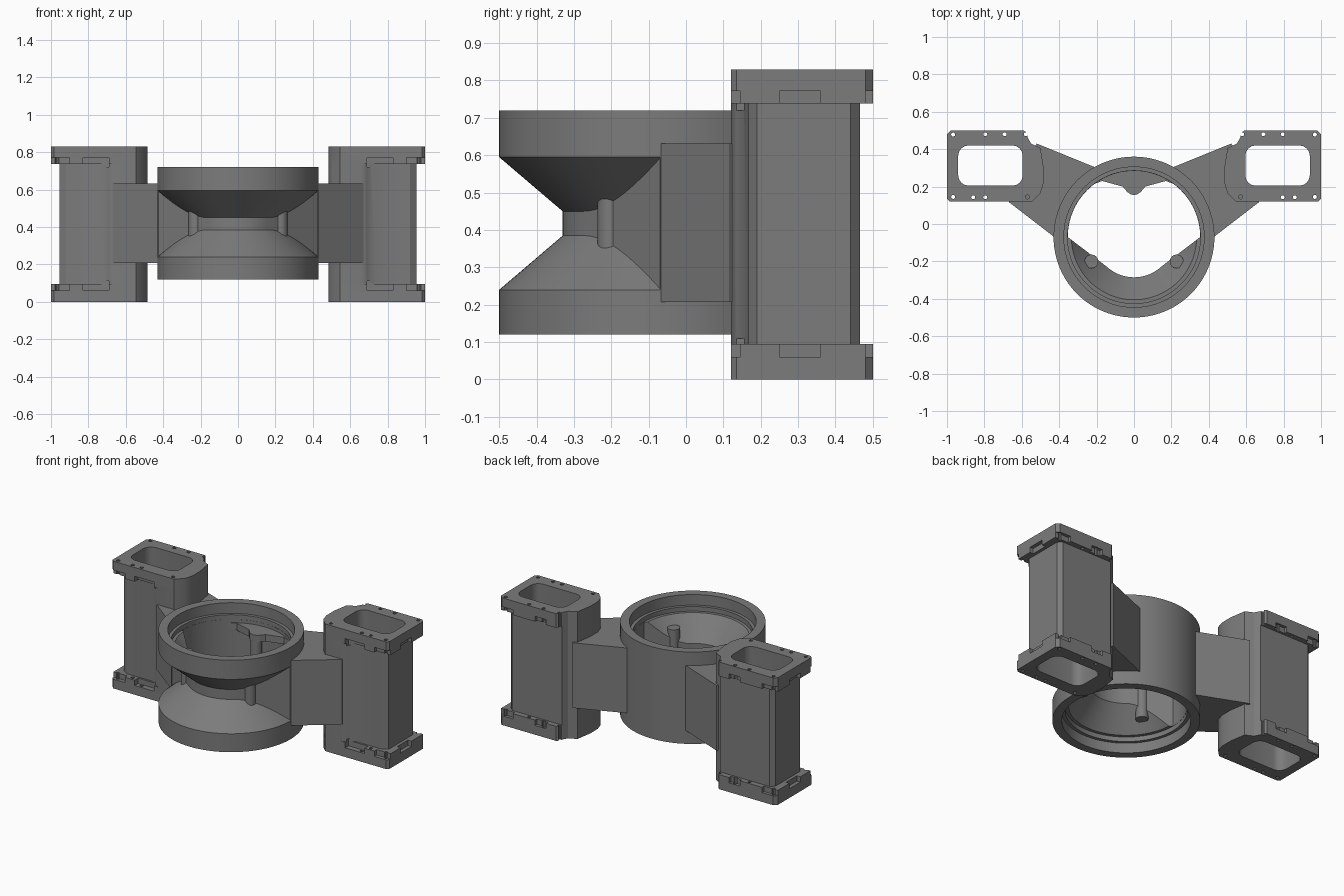
import bpy, bmesh
from math import sin, cos, radians

if "Cube" in bpy.data.objects:
    bpy.data.objects.remove(bpy.data.objects["Cube"])

metal = bpy.data.materials.new("cast_grey")
metal.use_nodes = True
GREY = (0.2, 0.2, 0.2, 1)
metal.diffuse_color = GREY
metal.node_tree.nodes["Principled BSDF"].inputs["Base Color"].default_value = GREY

CY = -0.07            # hub axis
TOP = 0.83            # overall height
MID = TOP / 2 + 0.003


def finish(name, bm):
    bmesh.ops.remove_doubles(bm, verts=bm.verts, dist=1e-5)
    bmesh.ops.recalc_face_normals(bm, faces=bm.faces)
    me = bpy.data.meshes.new(name)
    bm.to_mesh(me)
    bm.free()
    me.materials.append(metal)
    ob = bpy.data.objects.new(name, me)
    bpy.context.collection.objects.link(ob)
    return ob


def prism(name, pts, z0, z1):
    """Extrude a plan outline from z0 to z1."""
    bm = bmesh.new()
    face = bm.faces.new([bm.verts.new((x, y, z0)) for x, y in pts])
    up = bmesh.ops.extrude_face_region(bm, geom=[face])["geom"]
    for v in up:
        if isinstance(v, bmesh.types.BMVert):
            v.co.z = z1
    return finish(name, bm)


def lathe(name, profile, n=96):
    """Closed solid of revolution about the hub axis."""
    bm = bmesh.new()
    rings = [[bm.verts.new((r * cos(radians(360 * k / n)), CY + r * sin(radians(360 * k / n)), z))
              for k in range(n)] for r, z in profile]
    for a, b in zip(rings, rings[1:]):
        for k in range(n):
            j = (k + 1) % n
            bm.faces.new((a[k], a[j], b[j], b[k]))
    bm.faces.new(rings[0])
    bm.faces.new(rings[-1])
    return finish(name, bm)


def combine(base, other, how):
    mod = base.modifiers.new("combine", 'BOOLEAN')
    mod.operation, mod.object, mod.solver = how, other, 'EXACT'
    bpy.context.view_layer.objects.active = base
    bpy.ops.object.modifier_apply(modifier=mod.name)
    bpy.data.objects.remove(other)


def arc(r, a0, a1, n, cx=0, cy=CY):
    return [(cx + r * cos(radians(a0 + (a1 - a0) * k / n)),
             cy + r * sin(radians(a0 + (a1 - a0) * k / n))) for k in range(n + 1)]


def rounded_rect(x0, x1, y0, y1, r, n=4):
    corners = ((x1, y1, -1, -1), (x0, y1, 1, -1), (x0, y0, 1, 1), (x1, y0, -1, 1))
    pts = []
    for i, (x, y, sx, sy) in enumerate(corners):
        pts += arc(r, 90 * i, 90 * i + 90, n, x + sx * r, y + sy * r)
    return pts


def mirrored(half):
    return half + [(-x, y) for x, y in reversed(half)]


def smooth(ob):
    bpy.ops.object.select_all(action='DESELECT')
    ob.select_set(True)
    bpy.context.view_layer.objects.active = ob
    bpy.ops.object.shade_smooth_by_angle(angle=radians(28))


# Hub: two rims with cones meeting at a narrow front waist
hub = lathe("hub_and_arms", [(.43, .12), (.43, .24), (.26, .385),
                             (.26, .45), (.43, .595), (.43, .72)])
combine(hub, prism("back_wall", arc(.43, 0, 180, 48), .12, .72), 'UNION')

# Arms: tangent to the waist, running out into the columns
arm_half = arc(.26, -90, -52.4, 8)[1:] + [(.67, .118), (.65, .16), (.575, .2),
                                          (.54, .4), (.52, .43), (.2, .3)]
combine(hub, prism("arms", mirrored(arm_half), .207, .632), 'UNION')

# Bore: stepped rims, inner cones and a straight wall behind
bore = [(.375, .1), (.375, .185), (.355, .185), (.355, .215), (.335, .215), (.215, .36)]
bore += [(r, 2 * MID - z) for r, z in reversed(bore)]
combine(hub, lathe("bore", bore), 'DIFFERENCE')
well = arc(.354, 0, 180, 48) + arc(.214, 232.4, 307.6, 16)
combine(hub, prism("well", well, .19, .645), 'DIFFERENCE')
smooth(hub)

# Lugs inside the bore: a pointed rear bracket and two front posts
bracket = mirrored([(.25, .2), (.17, .23), (.06, .2), (.035, .17), (.015, .157)])
bracket = [(.25, .2)] + bracket[1:-1] + [(-.25, .2)] + [(-.19, .25), (0, .3), (.19, .25)]
for label, z in (("lower", .235), ("upper", .555)):
    prism(label + "_bracket", bracket, z, z + .045)
smooth(prism("rear_post", arc(.035, 0, 360, 16, 0, .19)[:-1], .235, .6))
for label, sx in (("left", 1), ("right", -1)):
    smooth(prism(label + "_post", arc(.037, 0, 360, 16, sx * .228, -.2)[:-1], .27, .57))

# Columns: hollow ducts with a bolted flange at each end
inner = [(.57, .465), (.55, .43), (.5, .405), (.483, .3), (.483, .22), (.5, .165), (.545, .12)]
body = inner + [(.66, .12), (.69, .135), (.71, .155), (.74, .167), (.92, .167),
                (.955, .19), (.955, .44), (.93, .465)]
flange = [(.59, .5), (.57, .485)] + inner + [(.985, .12), (1, .135), (1, .48), (.98, .5)]
bolts = [(.57, .145), (.795, .143), (.86, .143), (.967, .145),
         (.578, .48), (.692, .48), (.795, .48), (.967, .478)]
pockets = [(.69, .83, .1, .155), (.9, 1.02, .1, .145), (.66, .74, .48, .52),
           (.9, 1.02, .48, .52), (.975, 1.02, .25, .36)]

for label, sx in (("left", 1), ("right", -1)):
    def plan(pts):
        return [(sx * x, y) for x, y in pts]
    col = prism(label + "_column", plan(body), .05, TOP - .05)
    for z0, z1, p0, p1 in ((0, .095, .06, .11), (TOP - .092, TOP, .72, .772)):
        combine(col, prism("flange", plan(flange), z0, z1), 'UNION')
        # relief pockets on the hidden side of each flange
        for x0, x1, y0, y1 in pockets:
            box = [(x0, y0), (x1, y0), (x1, y1), (x0, y1)]
            combine(col, prism("pocket", plan(box), p0, p1), 'DIFFERENCE')
        for x, y in bolts:
            combine(col, prism("bolt_hole", plan(arc(.011, 0, 360, 10, x, y)[:-1]),
                               z0 - .01, z1 + .01), 'DIFFERENCE')
    duct = plan(rounded_rect(.595, .94, .205, .42, .055))
    combine(col, prism("duct", duct, -.1, 1), 'DIFFERENCE')
    smooth(col)
